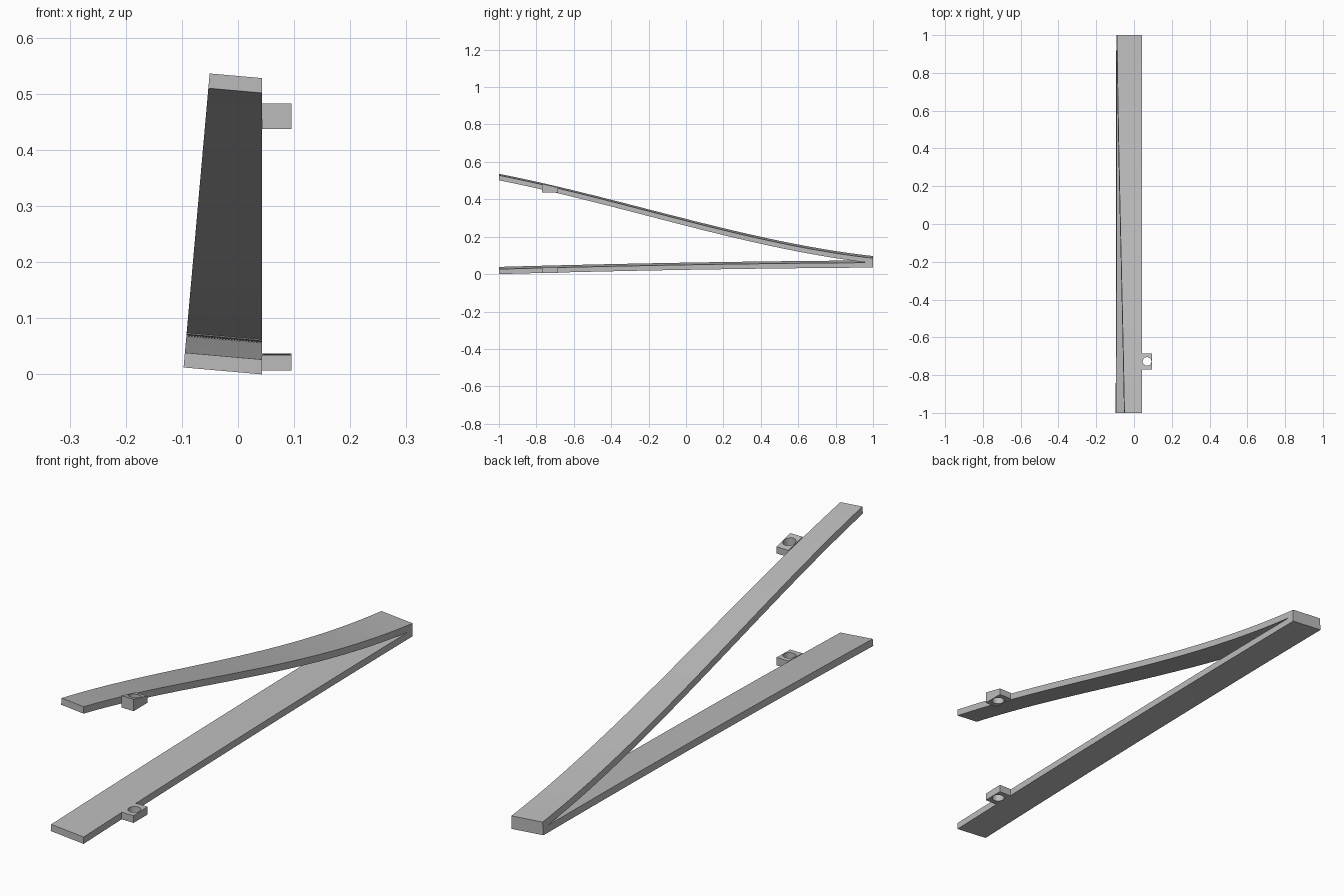
import bpy, bmesh, math

cube = bpy.data.objects.get("Cube")
if cube:
    bpy.data.objects.remove(cube, do_unlink=True)

grey = bpy.data.materials.new("plain grey")
grey.use_nodes = True
colour = (0.5, 0.5, 0.5, 1)
grey.diffuse_color = colour
grey.node_tree.nodes["Principled BSDF"].inputs["Base Color"].default_value = colour

RIGHT = 0.043      # flat side carrying the tabs
THICK = 0.0265     # arm thickness
NOTCH = 0.97       # where the two arms meet


def upper_top(y):
    return 0.285 - 0.2549 * y + 0.0215 * y**2 + 0.0334 * y**3


def lower_bottom(y):
    return 0.023 + 0.0175 * y - 0.0055 * y**2


def upper_bottom(y):
    return upper_top(y) - THICK


def lower_top(y):
    return lower_bottom(y) + THICK


def finish(name, bm):
    bmesh.ops.recalc_face_normals(bm, faces=bm.faces)
    mesh = bpy.data.meshes.new(name)
    bm.to_mesh(mesh)
    bm.free()
    mesh.materials.append(grey)
    obj = bpy.data.objects.new(name, mesh)
    bpy.context.collection.objects.link(obj)
    bpy.ops.object.select_all(action='DESELECT')
    obj.select_set(True)
    bpy.context.view_layer.objects.active = obj
    bpy.ops.object.shade_smooth_by_angle(angle=math.radians(25))


def trace(curve, start, end, steps=48):
    ys = [start + (end - start) * i / steps for i in range(steps + 1)]
    return [(y, curve(y)) for y in ys]


# Both arms: one V-shaped side profile, swept across to a leaning left wall
profile = (trace(lower_bottom, -1, 1) + trace(upper_top, 1, -1)
           + trace(upper_bottom, -1, NOTCH) + trace(lower_top, NOTCH, -1))
LEAN = 0.088
bm = bmesh.new()
right, left = [], []
for y, z in profile:
    right.append(bm.verts.new((RIGHT, y, z)))
    x = -0.097 + z * LEAN
    left.append(bm.verts.new((x, y, z + (RIGHT - x) * LEAN)))
count = len(profile)
for i in range(count):
    j = (i + 1) % count
    bm.faces.new((right[i], right[j], left[j], left[i]))
bm.faces.new(right)
bm.faces.new(left)
finish("joined_arms", bm)


# Side tabs: a block around a round through hole, its top following the arm
def tab(name, bottom, top):
    cx, cy, half_x, half_y, radius, sides = 0.069, -0.7275, 0.026, 0.0425, 0.023, 32
    bm = bmesh.new()
    rings = []
    for i in range(sides):
        a = 2 * math.pi * i / sides
        c, s = math.cos(a), math.sin(a)
        m = max(abs(c), abs(s))
        outer = (cx + half_x * c / m, cy + half_y * s / m)
        inner = (cx + radius * c, cy + radius * s)
        rings.append([bm.verts.new((x, y, z))
                      for (x, y), z in ((outer, bottom), (outer, top(outer[1])),
                                        (inner, top(inner[1])), (inner, bottom))])
    for i in range(sides):
        a, b = rings[i], rings[(i + 1) % sides]
        for k in range(4):
            n = (k + 1) % 4
            bm.faces.new((a[k], a[n], b[n], b[k]))
    finish(name, bm)


tab("upper_tab", 0.437, lambda y: upper_top(y) + 0.004)
tab("lower_tab", 0.007, lambda y: lower_top(y) + 0.002)
